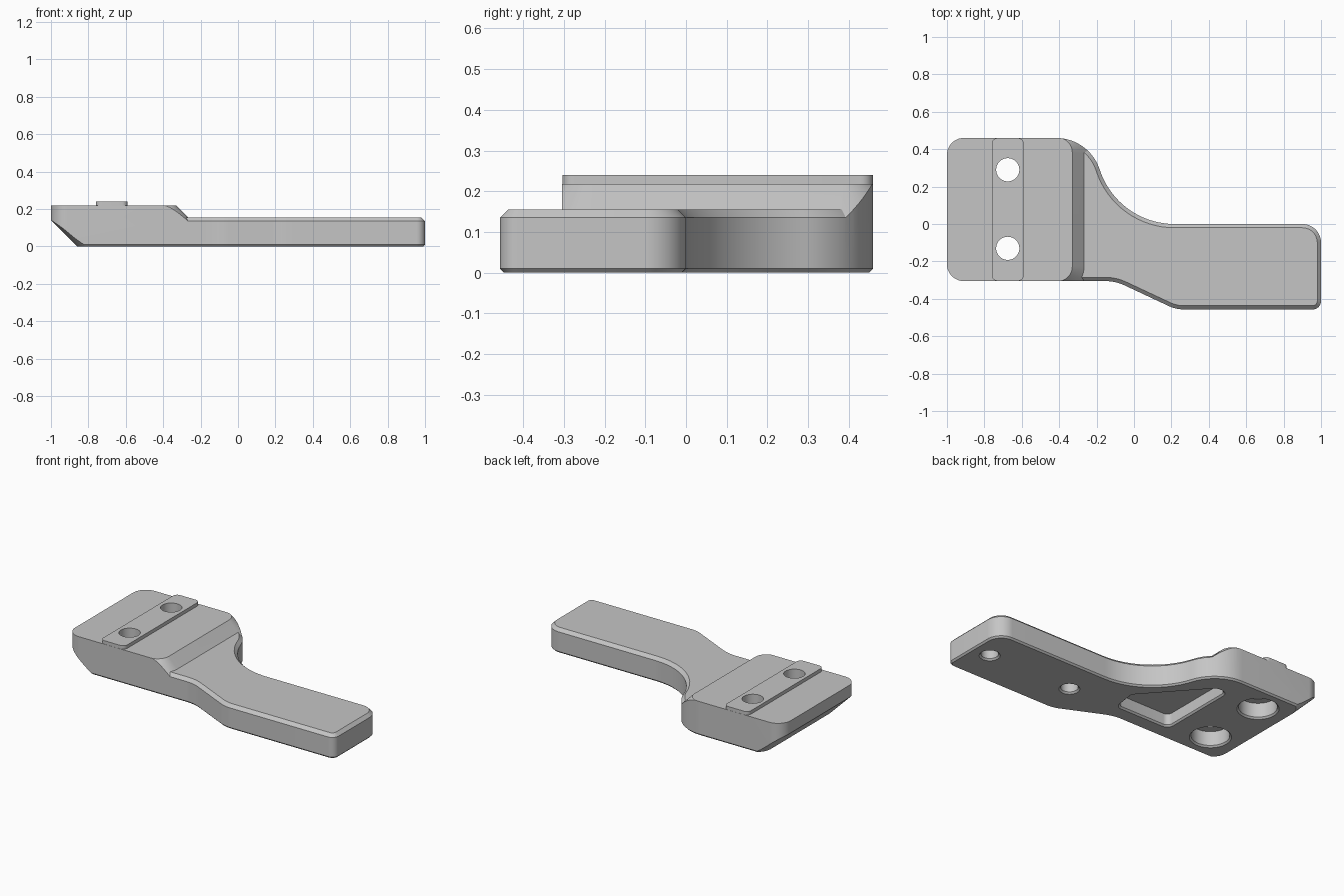
import bpy, bmesh, math
from mathutils import Vector

cube = bpy.data.objects.get("Cube")
if cube:
    bpy.data.objects.remove(cube, do_unlink=True)

gray = bpy.data.materials.new("machined gray")
gray.use_nodes = True
COLOR = (0.56, 0.56, 0.56, 1)
gray.diffuse_color = COLOR
gray.node_tree.nodes["Principled BSDF"].inputs["Base Color"].default_value = COLOR


def rounded(corners, segments=16):
    """Counter-clockwise outline from (x, y, fillet radius) corners."""
    points = []
    for i, (x, y, radius) in enumerate(corners):
        p = Vector((x, y))
        if radius == 0:
            points.append(p)
            continue
        a = (Vector(corners[i - 1][:2]) - p).normalized()
        b = (Vector(corners[(i + 1) % len(corners)][:2]) - p).normalized()
        half = a.angle(b) / 2
        center = p + (a + b).normalized() * radius / math.sin(half)
        start = p + a * radius / math.tan(half) - center
        end = p + b * radius / math.tan(half) - center
        sweep = math.atan2(start.x * end.y - start.y * end.x, start.dot(end))
        for k in range(segments + 1):
            t = sweep * k / segments
            c, s = math.cos(t), math.sin(t)
            points.append(center + Vector((start.x * c - start.y * s,
                                           start.x * s + start.y * c)))
    return points


def circle(x, y, radius, sides=48):
    return [Vector((x + radius * math.cos(math.tau * i / sides),
                    y + radius * math.sin(math.tau * i / sides))) for i in range(sides)]


def offset(points, d):
    """Move an outline outward by d."""
    result = []
    for i, p in enumerate(points):
        e1 = (p - points[i - 1]).normalized()
        e2 = (points[(i + 1) % len(points)] - p).normalized()
        n1, n2 = Vector((e1.y, -e1.x)), Vector((e2.y, -e2.x))
        result.append(p + (n1 + n2) * d / (1 + n1.dot(n2)))
    return result


def prism(name, outline, levels):
    """Solid through (z, outward offset) levels, bottom to top."""
    bm = bmesh.new()
    rings = [[bm.verts.new((p.x, p.y, z)) for p in offset(outline, d)] for z, d in levels]
    n = len(outline)
    bm.faces.new(rings[0][::-1])
    bm.faces.new(rings[-1])
    for low, high in zip(rings, rings[1:]):
        for i in range(n):
            j = (i + 1) % n
            bm.faces.new((low[i], low[j], high[j], high[i]))
    mesh = bpy.data.meshes.new(name)
    bm.to_mesh(mesh)
    bm.free()
    mesh.materials.append(gray)
    obj = bpy.data.objects.new(name, mesh)
    bpy.context.collection.objects.link(obj)
    return obj


def combine(target, tool, operation):
    """Apply a boolean, weld slivers and discard the tool."""
    mod = target.modifiers.new("combine", 'BOOLEAN')
    mod.operation, mod.object, mod.solver = operation, tool, 'EXACT'
    bpy.context.view_layer.objects.active = target
    bpy.ops.object.modifier_apply(modifier=mod.name)
    bpy.data.objects.remove(tool, do_unlink=True)
    bm = bmesh.new()
    bm.from_mesh(target.data)
    bmesh.ops.remove_doubles(bm, verts=bm.verts, dist=0.00002)
    bm.to_mesh(target.data)
    bm.free()


def plan(left):
    """Plan outline of pad, S-curved neck and offset arm."""
    return rounded([
        (left, 0.46, 0.09), (left, -0.305, 0.09),
        (-0.1, -0.305, 0.25), (0.225, -0.457, 0.2),
        (1, -0.457, 0.045), (1, 0, 0.1),
        (-0.086, 0, 0.42), (-0.24, 0.46, 0.245)])


PAD_TOP, ARM_TOP = 0.218, 0.155

# Body: vertical walls of the whole plan with a fine lower chamfer
body = prism("bracket_body", plan(-1), [(0, -0.01), (0.01, 0), (PAD_TOP, 0)])

# Wide underside taper at the pad end
combine(body, prism("underside", plan(-0.85),
        [(-0.03, -0.02), (0.16, 0.17), (0.4, 0.17)]), 'INTERSECT')

# Waste above the arm: a block with the arm top and sloped shoulder removed
waste = prism("waste", [Vector(p) for p in ((-1.3, -0.8), (1.3, -0.8), (1.3, 0.8), (-1.3, 0.8))],
              [(0.08, 0), (0.35, 0)])
combine(waste, prism("arm_envelope", plan(-1),
        [(0.03, 0.035), (ARM_TOP - 0.055, 0.035), (ARM_TOP, -0.02)]), 'DIFFERENCE')
shoulder = rounded([(-1.5, 0.462, 0), (-1.5, -0.307, 0),
                    (-0.33, -0.307, 0.08), (-0.33, 0.462, 0.08)])
combine(waste, prism("shoulder", shoulder,
        [(0.05, PAD_TOP - 0.05), (PAD_TOP + 0.02, -0.02), (0.4, -0.02)]), 'DIFFERENCE')
combine(body, waste, 'DIFFERENCE')

# Raised rib across the pad
rib = rounded([(-0.76, 0.459, 0.03), (-0.76, -0.304, 0.03),
               (-0.59, -0.304, 0.03), (-0.59, 0.459, 0.03)], 8)
combine(body, prism("rib", rib, [(0.19, 0), (0.24, 0)]), 'UNION')


def recess(depth):
    return [(-0.02, 0.03), (0.01, 0), (depth, 0)]


# Pad bolt holes with counterbores from below
for y in (0.29, -0.13):
    combine(body, prism("counterbore", circle(-0.675, y, 0.11), recess(0.1)), 'DIFFERENCE')
    combine(body, prism("bolt_hole", circle(-0.675, y, 0.062),
            [(0.05, 0), (0.3, 0)]), 'DIFFERENCE')

# Blind holes under the arm
for x in (0.29, 0.88):
    combine(body, prism("blind_hole", circle(x, -0.225, 0.05), recess(0.1)), 'DIFFERENCE')

# Triangular pocket under the neck
pocket = rounded([(-0.42, 0.31, 0.035), (-0.42, -0.2, 0.035), (-0.05, -0.2, 0.035),
                  (-0.03, -0.05, 0.035), (-0.35, 0.31, 0.035)], 6)
combine(body, prism("pocket", pocket, recess(0.08)), 'DIFFERENCE')

# Clean shading with crisp edges
bpy.ops.object.select_all(action='DESELECT')
body.select_set(True)
bpy.context.view_layer.objects.active = body
bpy.ops.object.shade_smooth_by_angle(angle=math.radians(25))
